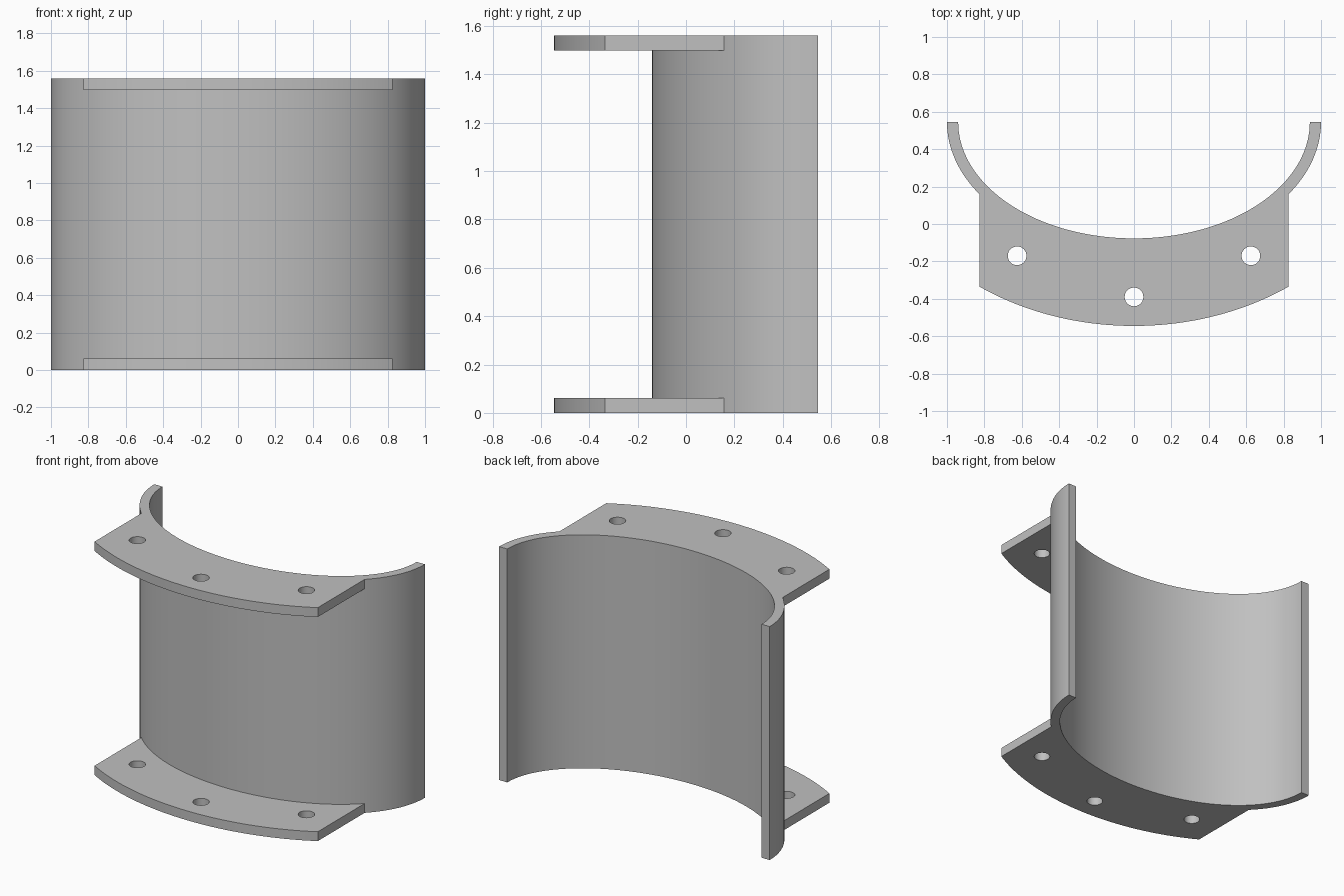
import bpy, bmesh
from math import cos, sin, pi, acos, radians

cube = bpy.data.objects.get("Cube")
if cube:
    bpy.data.objects.remove(cube, do_unlink=True)

HEIGHT, PLATE = 1.56, 0.0625
CENTRE_Y = 0.545              # centre of all the ellipses
INNER, OUTER, RIM = (0.94, 0.622), (1.0, 0.685), (1.4, 1.09)
HALF_W = 0.825                # half width of the flanges
HOLES, HOLE_R = [(-0.625, -0.17), (0, -0.39), (0.625, -0.17)], 0.05

grey = bpy.data.materials.new("plain grey")
grey.use_nodes = True
colour = (0.53, 0.53, 0.53, 1)
grey.diffuse_color = colour
grey.node_tree.nodes["Principled BSDF"].inputs["Base Color"].default_value = colour


def arc(axes, start, end, n):
    """Points on the front half of an ellipse, angles measured from +x."""
    angles = [start + (end - start) * i / n for i in range(n + 1)]
    return [(axes[0] * cos(a), CENTRE_Y - axes[1] * sin(a)) for a in angles]


def plate(name, loops, z, depth):
    """Fill outlines (first is the border, others are holes) and extrude up."""
    bm = bmesh.new()
    edges = []
    for loop in loops:
        vs = [bm.verts.new((x, y, z)) for x, y in loop]
        edges += [bm.edges.new((vs[i - 1], vs[i])) for i in range(len(vs))]
    bmesh.ops.triangle_fill(bm, edges=edges, use_beauty=True, normal=(0, 0, 1))
    grown = bmesh.ops.extrude_face_region(bm, geom=bm.faces[:])["geom"]
    top = [g for g in grown if isinstance(g, bmesh.types.BMVert)]
    bmesh.ops.translate(bm, verts=top, vec=(0, 0, depth))
    bmesh.ops.recalc_face_normals(bm, faces=bm.faces[:])
    mesh = bpy.data.meshes.new(name)
    bm.to_mesh(mesh)
    bm.free()
    mesh.materials.append(grey)
    obj = bpy.data.objects.new(name, mesh)
    bpy.context.collection.objects.link(obj)
    bpy.ops.object.select_all(action="DESELECT")
    obj.select_set(True)
    bpy.context.view_layer.objects.active = obj
    bpy.ops.object.shade_smooth_by_angle(angle=radians(30))
    return obj


# Curved wall, with vertices where the flanges meet it
join = acos(HALF_W / OUTER[0])
contact = arc(OUTER, join, pi - join, 48)
outside = arc(OUTER, 0, join, 16)[:-1] + contact + arc(OUTER, pi - join, pi, 16)[1:]
inside = arc(INNER, pi, 0, 80)
plate("curved_wall", [outside + inside], 0, HEIGHT)

# Flanges with bolt holes at both ends
rim_angle = acos(HALF_W / RIM[0])
border = contact + arc(RIM, pi - rim_angle, rim_angle, 40)
bolt_holes = [[(x + HOLE_R * cos(2 * pi * i / 32), y + HOLE_R * sin(2 * pi * i / 32))
               for i in range(32)] for x, y in HOLES]
for name, z in (("bottom_flange", 0), ("top_flange", HEIGHT - PLATE)):
    plate(name, [border] + bolt_holes, z, PLATE)
